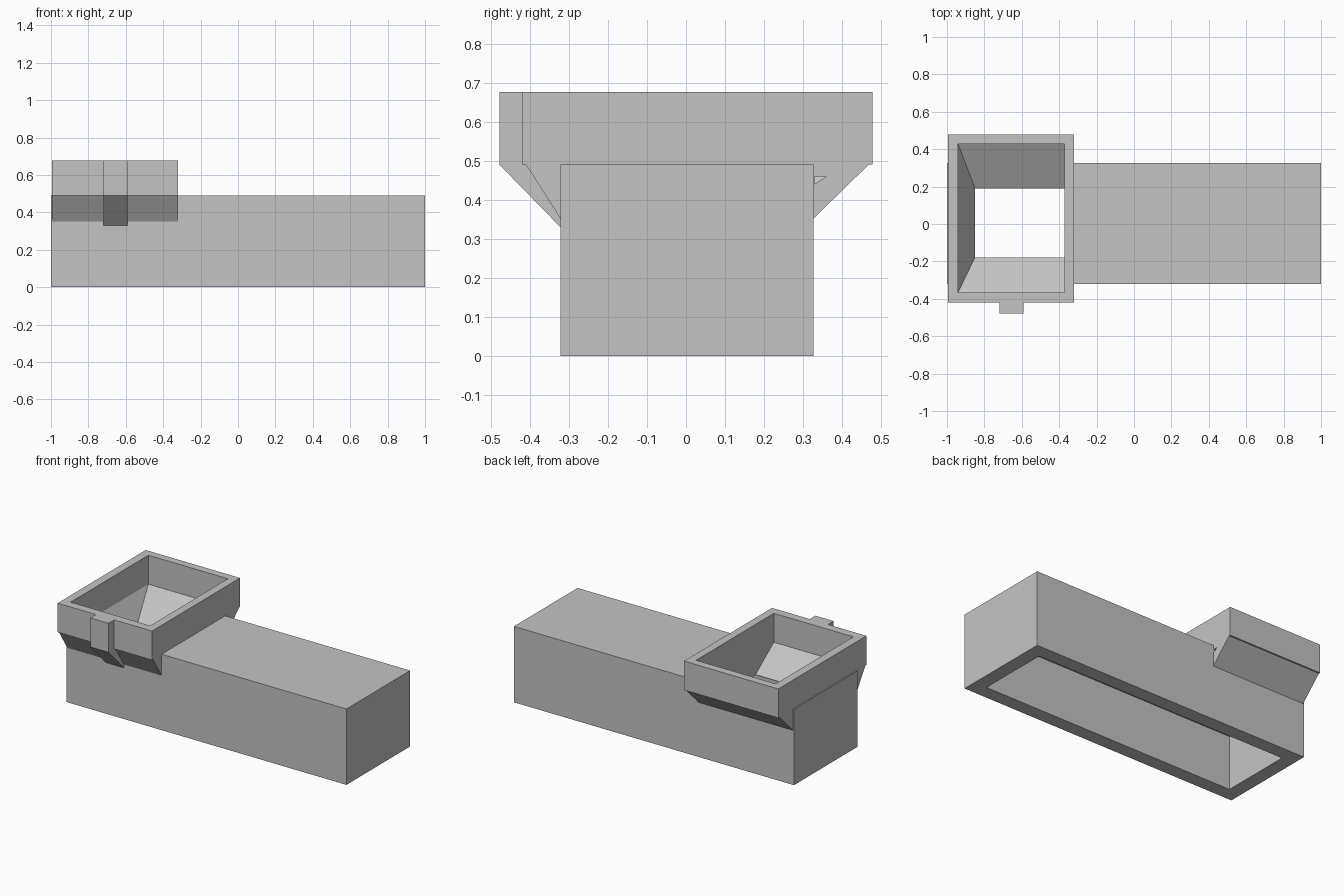
import bpy
import bmesh

cube = bpy.data.objects.get("Cube")
if cube:
    bpy.data.objects.remove(cube, do_unlink=True)

grey = bpy.data.materials.new("plain grey")
grey.use_nodes = True
colour = (0.55, 0.55, 0.55, 1)
grey.diffuse_color = colour
grey.node_tree.nodes["Principled BSDF"].inputs["Base Color"].default_value = colour


def loft(name, rings, cutter=False):
    """Closed flat-faced solid through a list of matching point rings."""
    bm = bmesh.new()
    loops = [[bm.verts.new(p) for p in ring] for ring in rings]
    bm.faces.new(loops[0])
    bm.faces.new(loops[-1])
    for a, b in zip(loops, loops[1:]):
        for i in range(len(a)):
            j = (i + 1) % len(a)
            bm.faces.new((a[i], a[j], b[j], b[i]))
    bmesh.ops.recalc_face_normals(bm, faces=bm.faces)
    mesh = bpy.data.meshes.new(name)
    bm.to_mesh(mesh)
    bm.free()
    mesh.materials.append(grey)
    ob = bpy.data.objects.new(name, mesh)
    bpy.context.collection.objects.link(ob)
    ob.hide_render = cutter
    return ob


def rect(x0, x1, y0, y1, z):
    return [(x0, y0, z), (x1, y0, z), (x1, y1, z), (x0, y1, z)]


def prism(name, profile, x0, x1, cutter=False):
    """Side profile of (y, z) points extruded along x."""
    return loft(name, [[(x, y, z) for y, z in profile] for x in (x0, x1)], cutter)


def cut(ob, *cutters):
    """Apply boolean differences to a part."""
    bpy.context.view_layer.objects.active = ob
    for c in cutters:
        mod = ob.modifiers.new("cut", "BOOLEAN")
        mod.operation = "DIFFERENCE"
        mod.solver = "EXACT"
        mod.object = c
        bpy.ops.object.modifier_apply(modifier=mod.name)


top, shoulder, ceiling = 0.677, 0.49, 0.35
front, back = -0.322, 0.327

# Long box, open underneath
body = loft("body", [rect(-1, 1, front, back, z) for z in (0, shoulder)])

# Square hopper with sloping supports down to the body sides
hopper = prism("hopper", [
    (-0.42, top), (0.478, top), (0.478, shoulder), (0.468, shoulder),
    (back, 0.352), (front, 0.352), (-0.41, shoulder), (-0.42, shoulder)],
    -0.994, -0.32)

# Bracket on the hopper front
prism("front_bracket", [
    (-0.478, top), (-0.40, top), (-0.40, shoulder), (-0.31, 0.37),
    (-0.31, 0.33), (front, 0.33), (-0.478, shoulder)],
    -0.72, -0.59)

# Cutters: inner cavity, funnel and a small side notch
cavity = loft("cavity_cutter",
              [rect(-0.91, 0.91, -0.232, 0.237, z) for z in (-0.1, ceiling)], True)
mouth = (-0.94, -0.372, -0.365, 0.428)
throat = (-0.85, -0.372, -0.178, 0.19)
funnel = loft("funnel_cutter", [
    rect(*mouth, 0.9), rect(*mouth, shoulder),
    rect(*throat, 0.353), rect(*throat, 0.25)], True)
notch = prism("notch_cutter",
              [(0.329, 0.44), (0.36, 0.46), (0.329, 0.46)], -0.4, -0.3, True)

cut(body, cavity, funnel)
cut(hopper, funnel, notch)
for c in (cavity, funnel, notch):
    bpy.data.objects.remove(c, do_unlink=True)
